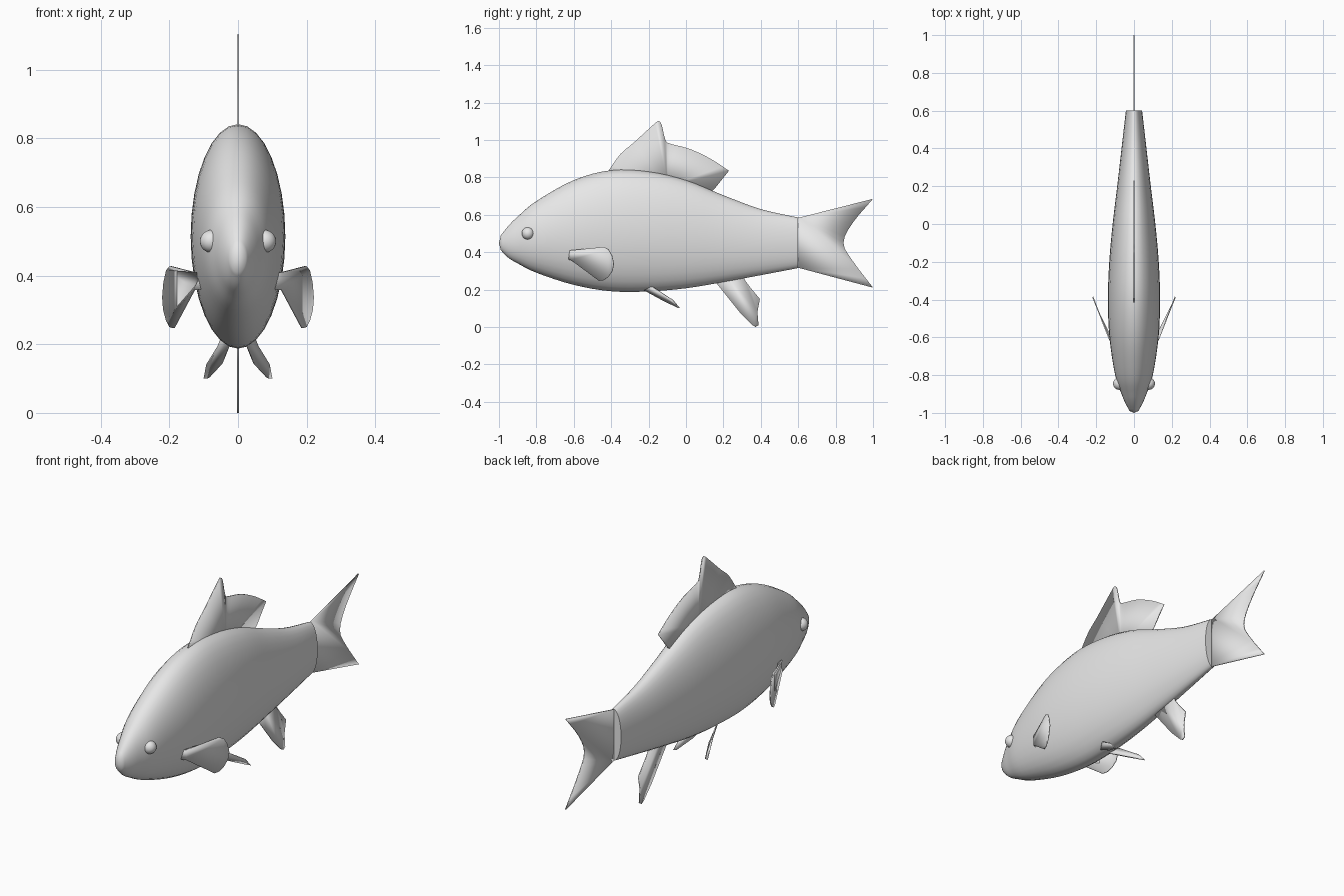
import bpy, bmesh, math
from mathutils import Vector

cube = bpy.data.objects.get("Cube")
if cube:
    bpy.data.objects.remove(cube, do_unlink=True)

grey = bpy.data.materials.new("plain_grey")
grey.use_nodes = True
grey.diffuse_color = (0.8, 0.8, 0.8, 1)
grey.node_tree.nodes["Principled BSDF"].inputs["Base Color"].default_value = (0.8, 0.8, 0.8, 1)


def finish(name, bm, thickness=0):
    """Turn a bmesh into a smooth-shaded object, optionally thickened."""
    bmesh.ops.recalc_face_normals(bm, faces=bm.faces)
    mesh = bpy.data.meshes.new(name)
    bm.to_mesh(mesh)
    bm.free()
    mesh.materials.append(grey)
    obj = bpy.data.objects.new(name, mesh)
    bpy.context.collection.objects.link(obj)
    if thickness:
        mod = obj.modifiers.new("thickness", "SOLIDIFY")
        mod.thickness = thickness
        mod.offset = 0
    bpy.ops.object.select_all(action="DESELECT")
    obj.select_set(True)
    bpy.context.view_layer.objects.active = obj
    bpy.ops.object.shade_smooth_by_angle(angle=math.radians(40))
    return obj


def smooth_path(points, steps):
    """Catmull-Rom curve through the points."""
    pts = [Vector(p) for p in points]
    pts = [2 * pts[0] - pts[1]] + pts + [2 * pts[-1] - pts[-2]]
    path = []
    for a, b, c, d in zip(pts, pts[1:], pts[2:], pts[3:]):
        for i in range(steps):
            t = i / steps
            path.append(0.5 * (2 * b + (c - a) * t + (2 * a - 5 * b + 4 * c - d) * t * t
                               + (3 * b - a - 3 * c + d) * t ** 3))
    return path + [pts[-2]]


def fin(name, outline, thickness=0.006):
    bm = bmesh.new()
    bm.faces.new([bm.verts.new(p) for p in outline])
    return finish(name, bm, thickness)


def middle_fin(name, outline):
    return fin(name, [(0, y, z) for y, z in outline])


# Body: oval sections given as y, top, bottom, half width
stations = [(-0.99, 0.49, 0.41, 0.023), (-0.95, 0.54, 0.37, 0.045), (-0.9, 0.59, 0.34, 0.066),
            (-0.8, 0.673, 0.29, 0.1), (-0.6, 0.785, 0.225, 0.13), (-0.4, 0.838, 0.191, 0.138),
            (-0.2, 0.831, 0.19, 0.131), (0, 0.785, 0.207, 0.113), (0.2, 0.704, 0.24, 0.089),
            (0.4, 0.63, 0.277, 0.066), (0.6, 0.585, 0.315, 0.043)]
SIDES = 32
bm = bmesh.new()
rings = []
for y, top, bottom, half in smooth_path(stations, 4):
    ring = []
    for i in range(SIDES):
        a = math.tau * i / SIDES
        ring.append(bm.verts.new((half * math.cos(a), y,
                                  (top + bottom) / 2 + (top - bottom) / 2 * math.sin(a))))
    rings.append(ring)
for r1, r2 in zip(rings, rings[1:]):
    for i in range(SIDES):
        j = (i + 1) % SIDES
        bm.faces.new((r1[i], r1[j], r2[j], r2[i]))
nose = bm.verts.new((0, -1, 0.448))
for i in range(SIDES):
    bm.faces.new((nose, rings[0][(i + 1) % SIDES], rings[0][i]))
bm.faces.new(rings[-1])
finish("body", bm)

# Fins on the centre line
notch = [tuple(p) for p in smooth_path([(1, 0.685), (0.89, 0.555), (0.842, 0.45),
                                        (0.89, 0.355), (1, 0.21)], 3)]
middle_fin("tail_fin", [(0.59, 0.315), (0.59, 0.583), (0.61, 0.586)] + notch + [(0.61, 0.314)])

crest = [tuple(p) for p in smooth_path([(-0.417, 0.832), (-0.35, 0.925), (-0.28, 0.985),
                                        (-0.165, 1.09), (-0.145, 1.1), (-0.13, 1.08),
                                        (-0.11, 1.0), (-0.085, 0.98), (0.02, 0.952),
                                        (0.13, 0.9), (0.23, 0.835)], 3)]
middle_fin("dorsal_fin", crest + [(0.15, 0.735), (0.1, 0.7), (-0.1, 0.75), (-0.35, 0.79)])

middle_fin("anal_fin", [(0.15, 0.25), (0.23, 0.15), (0.29, 0.075), (0.355, 0.01), (0.372, 0),
                        (0.388, 0.01), (0.382, 0.08), (0.395, 0.15), (0.345, 0.21),
                        (0.315, 0.25), (0.3, 0.3), (0.2, 0.3)])

# Paired fins and eyes
pectoral = [(-0.615, 0.41), (-0.44, 0.428), (-0.415, 0.415), (-0.395, 0.38), (-0.386, 0.337),
            (-0.393, 0.3), (-0.415, 0.268), (-0.44, 0.25), (-0.465, 0.247), (-0.615, 0.358)]
pelvic = [(0.02, -0.24, 0.21), (0.026, -0.22, 0.195), (0.047, -0.125, 0.143),
          (0.085, -0.04, 0.102), (0.098, -0.035, 0.102), (0.09, -0.07, 0.143),
          (0.058, -0.15, 0.195), (0.05, -0.18, 0.215)]
for side, s in (("left", 1), ("right", -1)):
    root = [(s * 0.1, -0.63, 0.36), (s * 0.1, -0.63, 0.408)]
    fin(side + "_pectoral_fin",
        [(s * (0.128 + (y + 0.615) * 0.395), y, z) for y, z in pectoral] + root)
    fin(side + "_pelvic_fin", [(s * x, y, z) for x, y, z in pelvic])
    bm = bmesh.new()
    bmesh.ops.create_uvsphere(bm, u_segments=24, v_segments=14, radius=0.033)
    bmesh.ops.translate(bm, verts=bm.verts, vec=(s * 0.078, -0.845, 0.5))
    finish(side + "_eye", bm)
